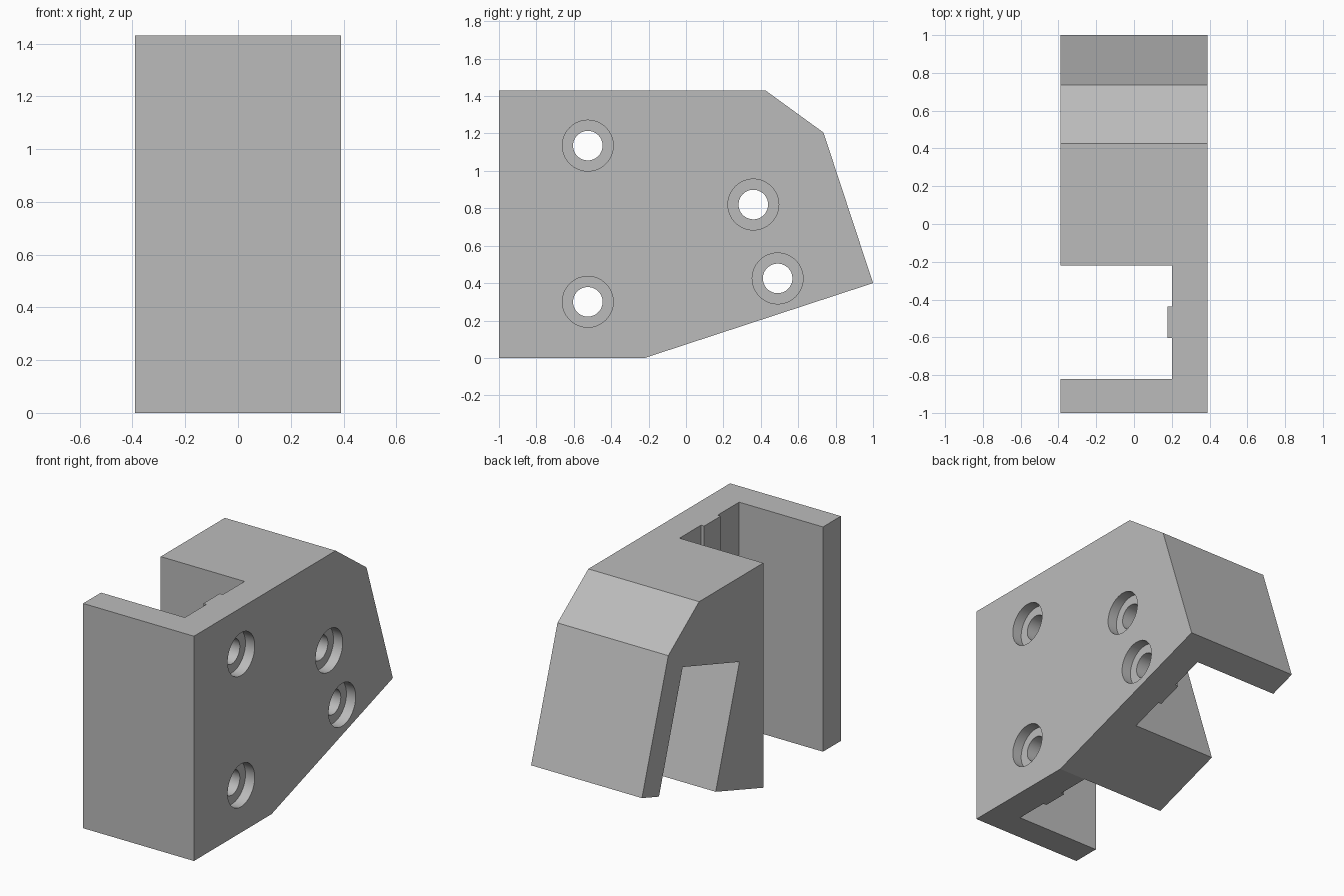
import bpy, bmesh, math
from mathutils import Matrix, Vector

cube = bpy.data.objects.get("Cube")
if cube:
    bpy.data.objects.remove(cube, do_unlink=True)

HALF = 0.39          # half of the body width
FLOOR = 0.2          # depth of both channels in x
TILT = math.radians(18)

grey = bpy.data.materials.new("plain grey")
grey.use_nodes = True
colour = (0.5, 0.5, 0.5, 1)
grey.diffuse_color = colour
grey.node_tree.nodes["Principled BSDF"].inputs["Base Color"].default_value = colour


def make_object(name, bm):
    bmesh.ops.recalc_face_normals(bm, faces=bm.faces)
    mesh = bpy.data.meshes.new(name)
    bm.to_mesh(mesh)
    bm.free()
    mesh.materials.append(grey)
    obj = bpy.data.objects.new(name, mesh)
    bpy.context.collection.objects.link(obj)
    return obj


def prism(name, outline, direction):
    bm = bmesh.new()
    face = bm.faces.new([bm.verts.new(p) for p in outline])
    top = bmesh.ops.extrude_face_region(bm, geom=[face])["geom"]
    verts = [v for v in top if isinstance(v, bmesh.types.BMVert)]
    bmesh.ops.translate(bm, verts=verts, vec=Vector(direction))
    return make_object(name, bm)


def cylinder(name, radius, x0, x1, y, z):
    bm = bmesh.new()
    place = Matrix.Translation(((x0 + x1) / 2, y, z)) @ Matrix.Rotation(math.pi / 2, 4, "Y")
    bmesh.ops.create_cone(bm, cap_ends=True, segments=64, radius1=radius,
                          radius2=radius, depth=x1 - x0, matrix=place)
    return make_object(name, bm)


def channel(name, length):
    """Channel cutter hanging below its origin, notched to leave a guide rib."""
    half, rib, rise = 0.3, 0.083, 0.022
    section = [(-1, -half), (FLOOR, -half), (FLOOR, -rib), (FLOOR - rise, -rib),
               (FLOOR - rise, rib), (FLOOR, rib), (FLOOR, half), (-1, half)]
    return prism(name, [(x, y, 0) for x, y in section], (0, 0, -length))


# Body: side profile extruded across the width
profile = [(-1, 0), (-0.22, 0), (1, 0.4), (0.735, 1.205), (0.425, 1.43), (-1, 1.43)]
body = prism("bracket_body", [(-HALF, y, z) for y, z in profile], (2 * HALF, 0, 0))

# Upright channel through the full height, tilted channel closed at its top
upright = channel("upright_channel_cutter", 2)
upright.location = (0, -0.52, 1.7)
tilted = channel("tilted_channel_cutter", 1.2)
tilted.location = (0, 0.305, 0.985)
tilted.rotation_euler.x = TILT
cutters = [upright, tilted]

# Screw holes with flat counterbores on the left face
for y, z in [(-0.525, 1.135), (-0.525, 0.3), (0.36, 0.82), (0.49, 0.425)]:
    cutters.append(cylinder("screw_hole_cutter", 0.079, 0, 1, y, z))
    cutters.append(cylinder("counterbore_cutter", 0.136, HALF - 0.065, 1, y, z))

for cutter in cutters:
    cut = body.modifiers.new(cutter.name, "BOOLEAN")
    cut.operation = "DIFFERENCE"
    cut.solver = "EXACT"
    cut.object = cutter
    cutter.hide_render = True

# Apply the cuts, remove the cutters, and smooth only the bores
bpy.context.view_layer.update()
evaluated = body.evaluated_get(bpy.context.evaluated_depsgraph_get())
cut_mesh = bpy.data.meshes.new_from_object(evaluated)
body.modifiers.clear()
body.data = cut_mesh
for cutter in cutters:
    bpy.data.objects.remove(cutter, do_unlink=True)
bpy.ops.object.select_all(action="DESELECT")
body.select_set(True)
bpy.context.view_layer.objects.active = body
bpy.ops.object.shade_smooth_by_angle(angle=math.radians(15))
